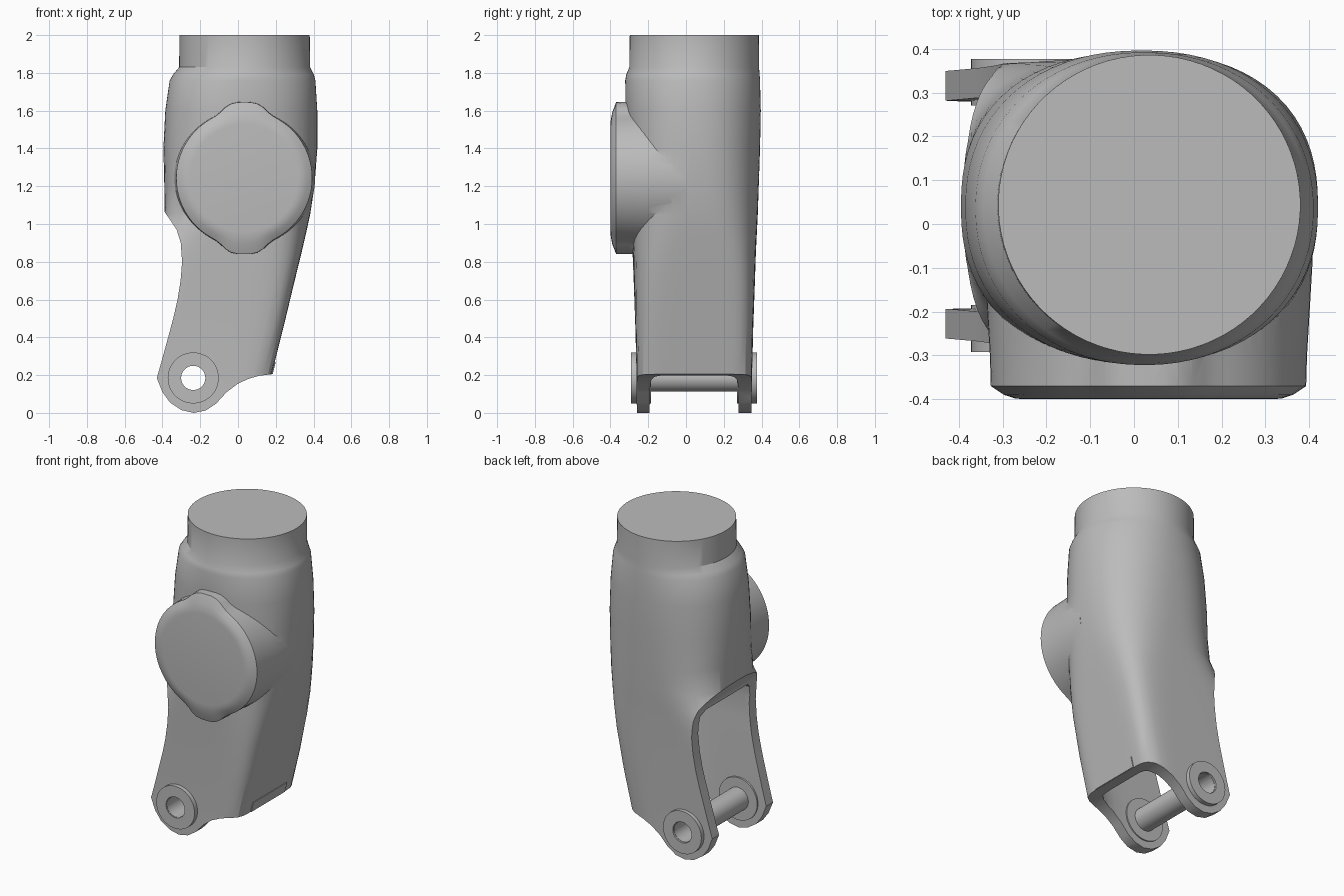
import bpy, bmesh, math

if "Cube" in bpy.data.objects:
    bpy.data.objects.remove(bpy.data.objects["Cube"], do_unlink=True)

GREY = (0.5, 0.5, 0.5, 1)
mat = bpy.data.materials.new("plain grey")
mat.use_nodes = True
mat.diffuse_color = GREY
mat.node_tree.nodes["Principled BSDF"].inputs["Base Color"].default_value = GREY


def loft(name, rings):
    """Skin closed rings of equal length and cap both ends."""
    bm = bmesh.new()
    rows = [[bm.verts.new(p) for p in ring] for ring in rings]
    n = len(rows[0])
    for a, b in zip(rows, rows[1:]):
        for i in range(n):
            j = (i + 1) % n
            bm.faces.new((a[i], a[j], b[j], b[i]))
    bm.faces.new(rows[0][::-1])
    bm.faces.new(rows[-1])
    bmesh.ops.recalc_face_normals(bm, faces=bm.faces)
    mesh = bpy.data.meshes.new(name)
    bm.to_mesh(mesh)
    bm.free()
    mesh.materials.append(mat)
    ob = bpy.data.objects.new(name, mesh)
    bpy.context.collection.objects.link(ob)
    return ob


def activate(ob):
    bpy.ops.object.select_all(action='DESELECT')
    ob.select_set(True)
    bpy.context.view_layer.objects.active = ob


def combine(ob, other, operation):
    mod = ob.modifiers.new(operation, 'BOOLEAN')
    mod.operation, mod.object, mod.solver = operation, other, 'EXACT'
    activate(ob)
    bpy.ops.object.modifier_apply(modifier=mod.name)
    bpy.data.objects.remove(other, do_unlink=True)


def smooth(ob, angle=30):
    activate(ob)
    bpy.ops.object.shade_smooth_by_angle(angle=math.radians(angle))


def section(z, x0, x1, y0, y1, power, count=80):
    """Superellipse between the given limits."""
    cx, cy, rx, ry = (x0 + x1) / 2, (y0 + y1) / 2, (x1 - x0) / 2, (y1 - y0) / 2
    pts = []
    for i in range(count):
        a = math.tau * (i + 0.5) / count
        c, s = math.cos(a), math.sin(a)
        k = (abs(c) ** power + abs(s) ** power) ** (-1 / power)
        pts.append((cx + rx * c * k, cy + ry * s * k, z))
    return pts


def disc_ring(y, radius, cx, cz, count=48):
    return [(cx + radius * math.cos(math.tau * i / count), y,
             cz + radius * math.sin(math.tau * i / count)) for i in range(count)]


# Main shell: z, left, right, front, back, squareness
LEVELS = [
    (-0.05, -0.75, 0.12, -0.26, 0.345, 9),
    (0.21, -0.72, 0.18, -0.262, 0.35, 9),
    (0.45, -0.66, 0.24, -0.268, 0.356, 8),
    (0.7, -0.58, 0.30, -0.277, 0.365, 6),
    (0.85, -0.50, 0.337, -0.283, 0.37, 4.5),
    (0.95, -0.44, 0.36, -0.288, 0.375, 3.6),
    (1.05, -0.39, 0.382, -0.295, 0.38, 3),
    (1.2, -0.39, 0.405, -0.303, 0.385, 2.6),
    (1.4, -0.395, 0.42, -0.312, 0.392, 2.35),
    (1.6, -0.385, 0.42, -0.32, 0.396, 2.2),
    (1.76, -0.362, 0.41, -0.322, 0.392, 2.1),
    (1.79, -0.345, 0.402, -0.317, 0.39, 2),
    (1.83, -0.312, 0.382, -0.3, 0.387, 2),
    (2.0, -0.31, 0.38, -0.298, 0.386, 2),
]
shell = loft("fork_shell", [section(*lv) for lv in LEVELS])

# Round side boss, drawn out to small crests at top and bottom
BX, BZ = 0.033, 1.243


def boss_ring(y, scale, crest, count=72):
    pts = []
    for i in range(count):
        a = math.tau * i / count
        tip = math.exp(-((1 - abs(math.sin(a))) / 0.05) ** 2)
        r = scale + crest * tip
        pts.append((BX + r * math.cos(a), y, BZ + min(0.402, max(-0.402, r * math.sin(a)))))
    return pts


boss = loft("boss", [boss_ring(*r) for r in (
    (-0.4, 0.285, 0.0), (-0.398, 0.305, 0.005), (-0.39, 0.33, 0.02), (-0.37, 0.36, 0.043),
    (-0.3, 0.362, 0.043), (-0.2, 0.368, 0.035), (-0.08, 0.375, 0.02), (0.0, 0.375, 0.0))])
combine(shell, boss, 'UNION')

# Hollow between the two arms
hollow = loft("hollow", [
    section(z, -1.2, x1 - 0.055, y0 + 0.068, y1 - 0.068, 9)
    for z, x0, x1, y0, y1, p in LEVELS[:5]]
    + [section(0.91, -1.2, 0.28, -0.205, 0.29, 9), section(0.94, -1.2, 0.25, -0.17, 0.25, 9)])
combine(shell, hollow, 'DIFFERENCE')

# Side outline trims the arms to shape
OUTLINE = [(-0.9, 2.2), (-0.9, 1.1), (-0.4, 1.08), (-0.365, 1.03), (-0.325, 0.97), (-0.303, 0.9),
           (-0.296, 0.8), (-0.304, 0.7), (-0.32, 0.6), (-0.343, 0.5), (-0.37, 0.4),
           (-0.4, 0.29), (-0.43, 0.185), (-0.4, 0.11), (-0.36, 0.055), (-0.3, 0.015),
           (-0.235, 0), (-0.17, 0.013), (-0.115, 0.05), (-0.06, 0.11), (0, 0.155),
           (0.06, 0.182), (0.11, 0.196), (0.18, 0.205), (0.9, 0.205), (0.9, 2.2)]
trim = loft("trim", [[(x, y, z) for x, z in OUTLINE] for y in (-1, 1)])
combine(shell, trim, 'INTERSECT')

# Axle hole through both arms
PX, PZ = -0.237, 0.185
combine(shell, loft("bore", [disc_ring(y, 0.068, PX, PZ) for y in (-1, 1)]), 'DIFFERENCE')
smooth(shell)


def tube(name, y0, y1, outer, inner):
    ob = loft(name, [disc_ring(y, outer, PX, PZ) for y in (y0, y1)])
    combine(ob, loft("bore", [disc_ring(y, inner, PX, PZ) for y in (-1, 1)]), 'DIFFERENCE')
    smooth(ob)


# Hollow axle and its collars
tube("axle_tube", -0.285, 0.365, 0.073, 0.064)
tube("front_collar", -0.292, -0.185, 0.135, 0.066)
tube("back_collar", 0.27, 0.377, 0.135, 0.066)

# Thin plate on the lower edge of the closed side
PLATE = [(0.176, 0.206), (0.184, 0.206), (0.2, 0.27), (0.192, 0.27)]
loft("edge_plate", [[(x, y, z) for x, z in PLATE] for y in (-0.13, 0.21)])
